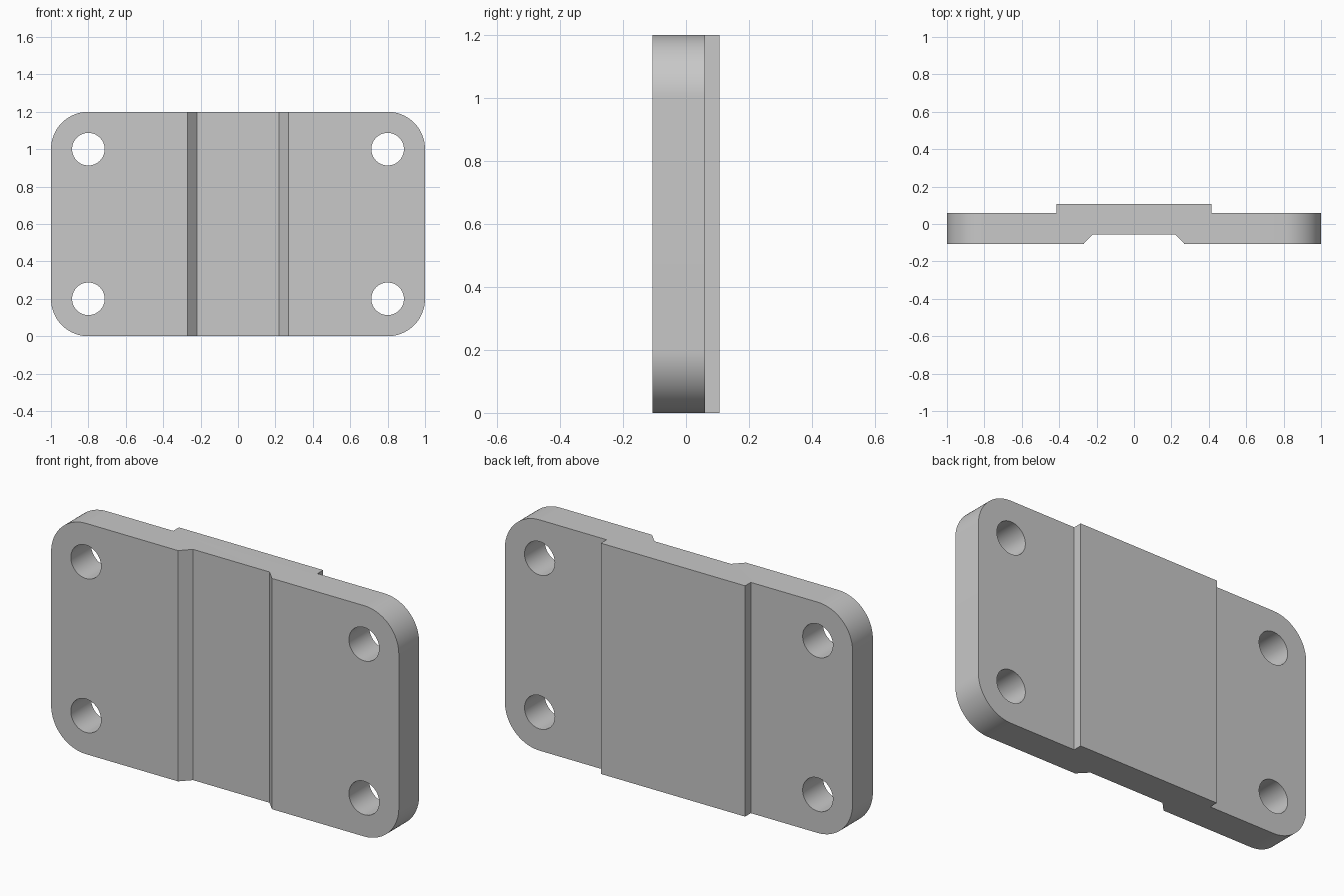
import bpy
import bmesh
import math
from mathutils import Matrix, Vector

if "Cube" in bpy.data.objects:
    bpy.data.objects.remove(bpy.data.objects["Cube"])

HEIGHT = 1.2
RADIUS = 0.2
HOLE_RADIUS = 0.087
FRONT, CHANNEL, STEP, BACK = -0.107, -0.055, 0.06, 0.107

grey = bpy.data.materials.new("light_grey")
grey.use_nodes = True
colour = (0.58, 0.58, 0.58, 1)
grey.diffuse_color = colour
grey.node_tree.nodes["Principled BSDF"].inputs["Base Color"].default_value = colour


def add_object(name, bm):
    bmesh.ops.recalc_face_normals(bm, faces=bm.faces)
    mesh = bpy.data.meshes.new(name)
    bm.to_mesh(mesh)
    bm.free()
    mesh.materials.append(grey)
    obj = bpy.data.objects.new(name, mesh)
    bpy.context.collection.objects.link(obj)
    return obj


# Plate: half of the cross-section, mirrored and extruded upwards
half = [(0.22, CHANNEL), (0.27, FRONT), (1, FRONT), (1, STEP),
        (0.415, STEP), (0.415, BACK)]
section = half + [(-x, y) for x, y in reversed(half)]
bm = bmesh.new()
base = bm.faces.new([bm.verts.new((x, y, 0)) for x, y in section])
top = bmesh.ops.extrude_face_region(bm, geom=[base], use_keep_orig=True)["geom"]
bmesh.ops.translate(bm, vec=(0, 0, HEIGHT),
                    verts=[v for v in top if isinstance(v, bmesh.types.BMVert)])

# Rounded outer corners
corners = [e for e in bm.edges
           if all(abs(v.co.x) > 0.99 for v in e.verts)
           and abs(e.verts[0].co.z - e.verts[1].co.z) < 0.01]
bmesh.ops.bevel(bm, geom=corners, offset=RADIUS, offset_type='OFFSET',
                segments=20, profile=0.5, affect='EDGES')
plate = add_object("mounting_plate", bm)

# Bolt holes, concentric with the rounded corners
bm = bmesh.new()
for x in (-1 + RADIUS, 1 - RADIUS):
    for z in (RADIUS, HEIGHT - RADIUS):
        place = Matrix.Translation(Vector((x, 0, z))) @ Matrix.Rotation(math.pi / 2, 4, 'X')
        bmesh.ops.create_cone(bm, cap_ends=True, segments=64, radius1=HOLE_RADIUS,
                              radius2=HOLE_RADIUS, depth=0.6, matrix=place)
cutter = add_object("bolt_hole_cutter", bm)
cutter.hide_render = True

bpy.ops.object.select_all(action='DESELECT')
plate.select_set(True)
bpy.context.view_layer.objects.active = plate
holes = plate.modifiers.new("bolt_holes", 'BOOLEAN')
holes.operation = 'DIFFERENCE'
holes.solver = 'EXACT'
holes.object = cutter
bpy.ops.object.modifier_apply(modifier=holes.name)
bpy.data.objects.remove(cutter)

bpy.ops.object.shade_smooth_by_angle(angle=math.radians(25))
